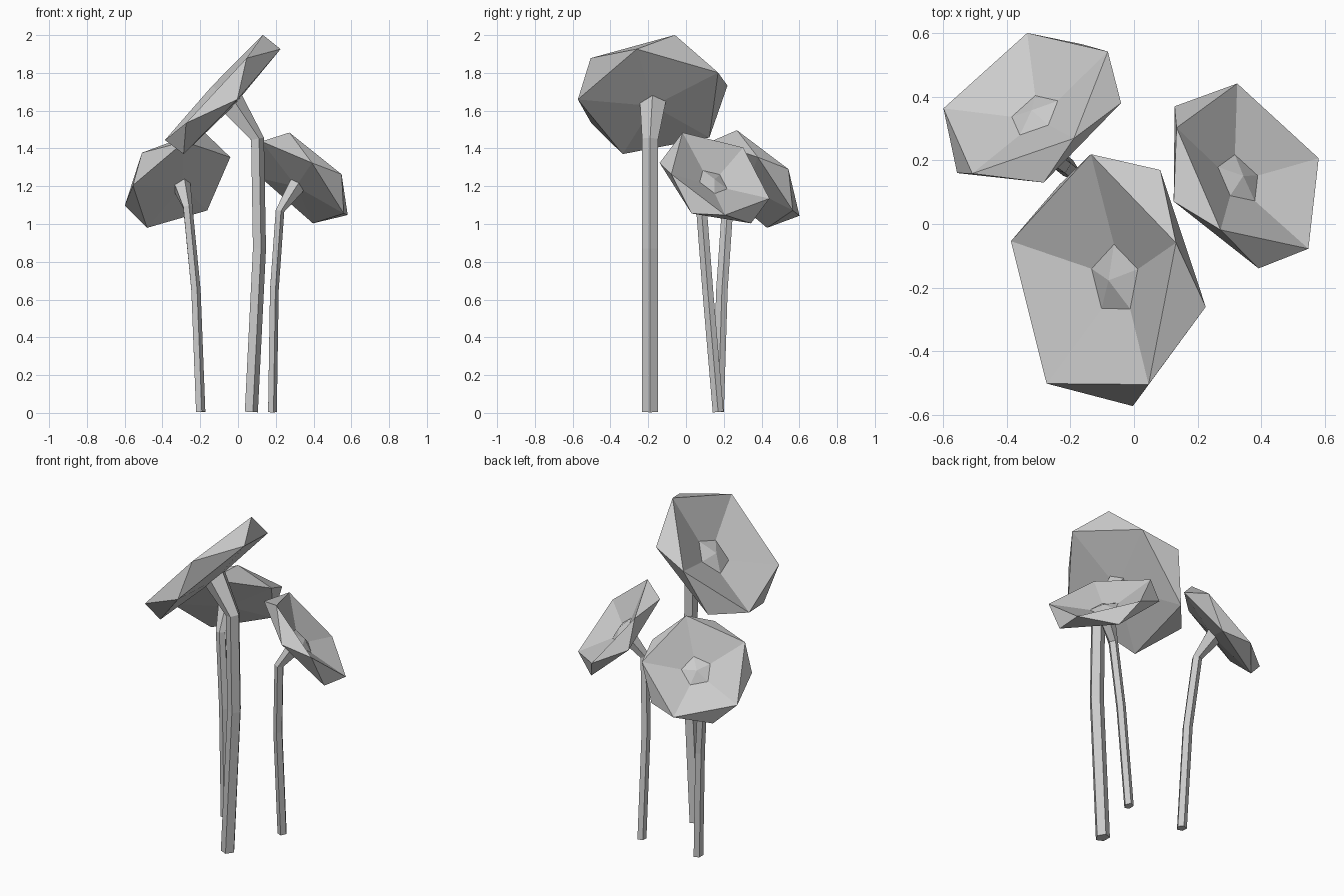
import bpy, bmesh
from math import tau, cos, sin, radians
from mathutils import Vector

cube = bpy.data.objects.get("Cube")
if cube:
    bpy.data.objects.remove(cube)

SIDES = 5

grey = bpy.data.materials.new("plain grey")
grey.use_nodes = True
color = (0.6, 0.6, 0.6, 1)
grey.diffuse_color = color
grey.node_tree.nodes["Principled BSDF"].inputs["Base Color"].default_value = color


def ring(bm, center, normal, toward, radius, turn=0, squash=1):
    """Five vertices round a centre, the first one in the given direction."""
    n = normal.normalized()
    u = (toward - n * toward.dot(n)).normalized()
    v = n.cross(u)
    angles = [turn + tau * i / SIDES for i in range(SIDES)]
    return [bm.verts.new(center + radius * (u * cos(a) * squash + v * sin(a))) for a in angles]


def bridge(bm, a, b, zigzag=False):
    for i in range(SIDES):
        j = (i + 1) % SIDES
        if zigzag:
            bm.faces.new((a[i], b[i], a[j]))
            bm.faces.new((a[j], b[i], b[j]))
        else:
            bm.faces.new((a[i], b[i], b[j], a[j]))


def finish(bm, name):
    bmesh.ops.recalc_face_normals(bm, faces=bm.faces)
    mesh = bpy.data.meshes.new(name)
    bm.to_mesh(mesh)
    bm.free()
    mesh.materials.append(grey)
    bpy.context.collection.objects.link(bpy.data.objects.new(name, mesh))


def flower(name, center, normal, toward, radius, path, thick):
    c, t = Vector(center), Vector(toward)
    n = Vector(normal).normalized()
    twist = radians(42)
    # Bloom: raised bud in a funnel, upper rim, twisted lower rim, neck
    bm = bmesh.new()
    bud = bm.verts.new(c - n * radius * 0.15)
    pit = ring(bm, c - n * radius * 0.22, n, t, radius * 0.28)
    rim = ring(bm, c, n, t, radius)
    under = ring(bm, c - n * radius * 0.275, n, t, radius, twist)
    neck_center = c - n * radius * 0.33
    neck = ring(bm, neck_center, n, t, thick * 1.6, twist)
    for i in range(SIDES):
        bm.faces.new((bud, pit[i], pit[(i + 1) % SIDES]))
    bridge(bm, pit, rim)
    bridge(bm, rim, under, True)
    bridge(bm, under, neck)
    bm.faces.new(neck)
    finish(bm, name + "_bloom")

    # Stem: rings from the ground to the elbow, flaring into the neck
    bm = bmesh.new()
    points = [Vector(p) for p in path] + [neck_center]
    front = Vector((1, 0, 0))
    loops = []
    for i, p in enumerate(points):
        if i == len(points) - 1:
            loops.append(ring(bm, p, n, front, thick * 1.6))
        else:
            way = points[i + 1] - points[max(i - 1, 0)]
            loops.append(ring(bm, p, way, front, thick, squash=0.85))
    for a, b in zip(loops, loops[1:]):
        bridge(bm, a, b)
    bm.faces.new(loops[0])
    bm.faces.new(loops[-1])
    finish(bm, name + "_stem")


flower("tall", (-0.124, -0.18, 1.718), (-0.111, -0.007, 0.1035), (0.254, 0.12, 0.28), 0.40,
       [(0.067, -0.19, 0.005), (0.11, -0.19, 0.87), (0.1, -0.19, 1.45)], 0.045)
flower("right", (-0.343, 0.387, 1.261), (-0.453, 0.643, 0.617), (0.153, -0.117, 0.234), 0.305,
       [(-0.2, 0.17, 0.005), (-0.225, 0.19, 0.65), (-0.268, 0.22, 1.09)], 0.032)
flower("left", (0.372, 0.171, 1.267), (0.618, 0.429, 0.658), (-0.1, -0.19, 0.218), 0.305,
       [(0.18, 0.17, 0.005), (0.19, 0.115, 0.65), (0.22, 0.083, 1.07)], 0.03)
